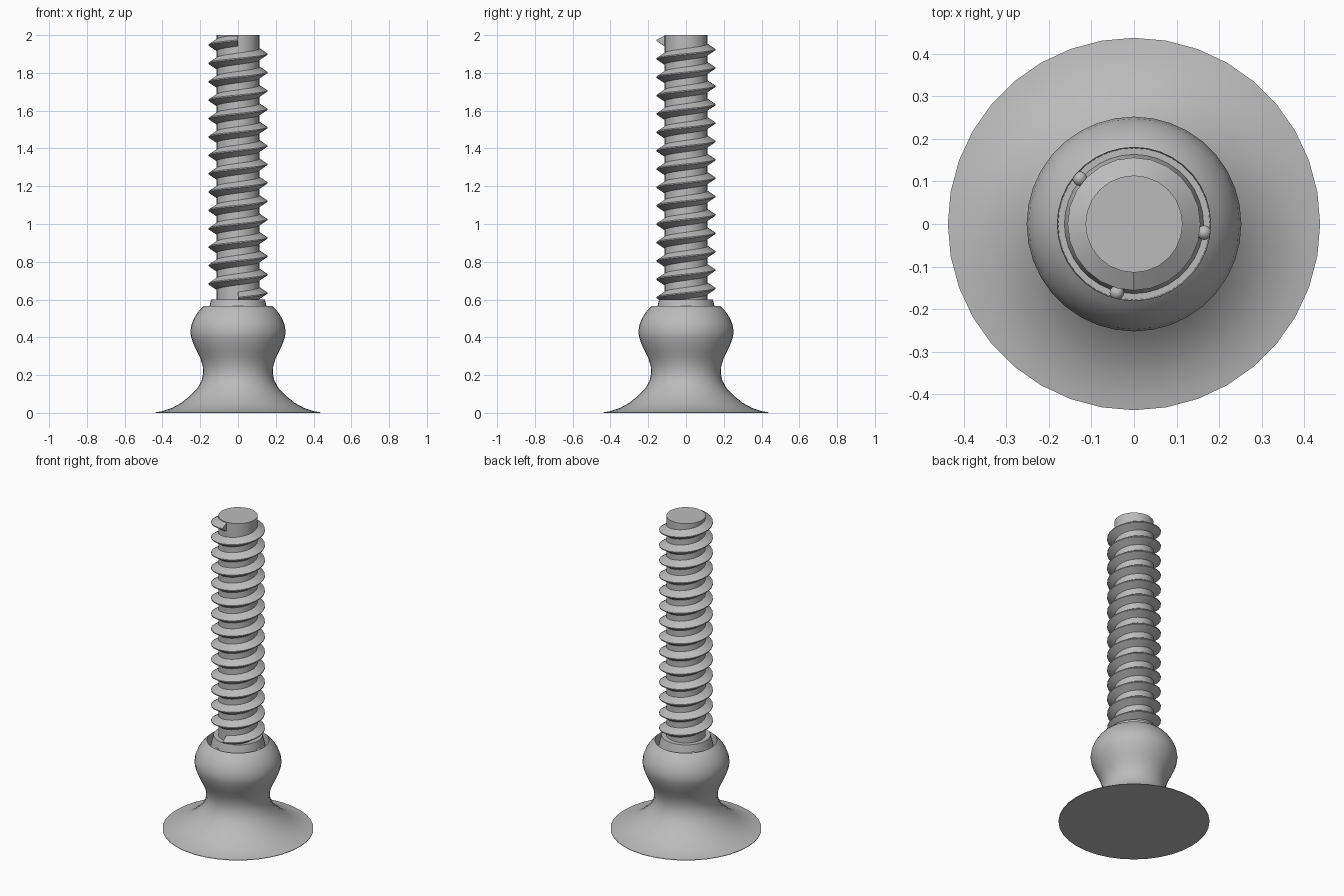
import bpy, bmesh, math

cube = bpy.data.objects.get("Cube")
if cube:
    bpy.data.objects.remove(cube, do_unlink=True)

steel = bpy.data.materials.new("plain_grey")
steel.use_nodes = True
GREY = (0.5, 0.5, 0.5, 1)
steel.diffuse_color = GREY
steel.node_tree.nodes["Principled BSDF"].inputs["Base Color"].default_value = GREY


def finish(name, bm, angle=35):
    """Turn a bmesh into a smooth-shaded object with sharp edges kept."""
    bmesh.ops.recalc_face_normals(bm, faces=bm.faces)
    mesh = bpy.data.meshes.new(name)
    bm.to_mesh(mesh)
    bm.free()
    mesh.materials.append(steel)
    obj = bpy.data.objects.new(name, mesh)
    bpy.context.collection.objects.link(obj)
    bpy.ops.object.select_all(action='DESELECT')
    obj.select_set(True)
    bpy.context.view_layer.objects.active = obj
    bpy.ops.object.shade_smooth_by_angle(angle=math.radians(angle))
    return obj


def sweep(name, profile, steps, turns=1, pitch=0, closed_profile=False):
    """Sweep (radius, z) points about the z axis, starting at the front."""
    bm = bmesh.new()
    helix = pitch != 0
    rings = []
    for i in range(steps * turns + (1 if helix else 0)):
        a = -math.pi / 2 + 2 * math.pi * i / steps
        rise = pitch * i / steps
        rings.append([bm.verts.new((r * math.cos(a), r * math.sin(a), z + rise))
                      for r, z in profile])
    pairs = list(zip(rings, rings[1:]))
    if not helix:
        pairs.append((rings[-1], rings[0]))
    n = len(profile)
    for p, q in pairs:
        for j in range(n if closed_profile else n - 1):
            k = (j + 1) % n
            bm.faces.new((p[j], q[j], q[k], p[k]))
    if helix:
        # flat ends of the thread
        bm.faces.new(rings[0])
        bm.faces.new(rings[-1])
    else:
        # flat discs closing both ends of the turned profile
        bm.faces.new([ring[0] for ring in rings])
        bm.faces.new([ring[-1] for ring in rings])
    return finish(name, bm)


# Flared foot, neck, bulb and the open socket in its top
foot_profile = [
    (0.437, 0), (0.437, 0.003), (0.40, 0.009), (0.35, 0.026), (0.30, 0.053),
    (0.255, 0.09), (0.215, 0.13), (0.193, 0.17), (0.184, 0.21), (0.187, 0.25),
    (0.20, 0.29), (0.22, 0.33), (0.238, 0.37), (0.249, 0.405), (0.252, 0.43),
    (0.247, 0.465), (0.235, 0.497), (0.217, 0.527), (0.198, 0.55), (0.18, 0.566),
    (0.178, 0.5),
]
sweep("foot_with_socket", foot_profile, 36)

# Collar that sits in the socket
sweep("collar", [(0.165, 0.49), (0.155, 0.55), (0.142, 0.6)], 36)

# Screw core
sweep("screw_core", [(0.114, 0.55), (0.114, 2.0)], 24)

# Right-handed thread wound around the core
TURNS, START, END = 14, 0.61, 1.972
HALF_ROOT, HALF_CREST = 0.034, 0.003
thread_profile = [
    (0.108, START - HALF_ROOT), (0.156, START - HALF_CREST),
    (0.156, START + HALF_CREST), (0.108, START + HALF_ROOT),
]
thread = sweep("screw_thread", thread_profile, 24, TURNS,
               (END - START) / TURNS, True)
# keep the last bit of thread flush with the top of the core
for v in thread.data.vertices:
    v.co.z = min(v.co.z, 1.999)

# Small bearing balls in the gap between collar and socket
for i, degrees in enumerate((140, 256, 353)):
    bm = bmesh.new()
    bmesh.ops.create_uvsphere(bm, u_segments=16, v_segments=10, radius=0.017)
    ball = finish(f"bearing_ball_{i + 1}", bm)
    a = math.radians(degrees)
    ball.location = (0.166 * math.cos(a), 0.166 * math.sin(a), 0.548)
